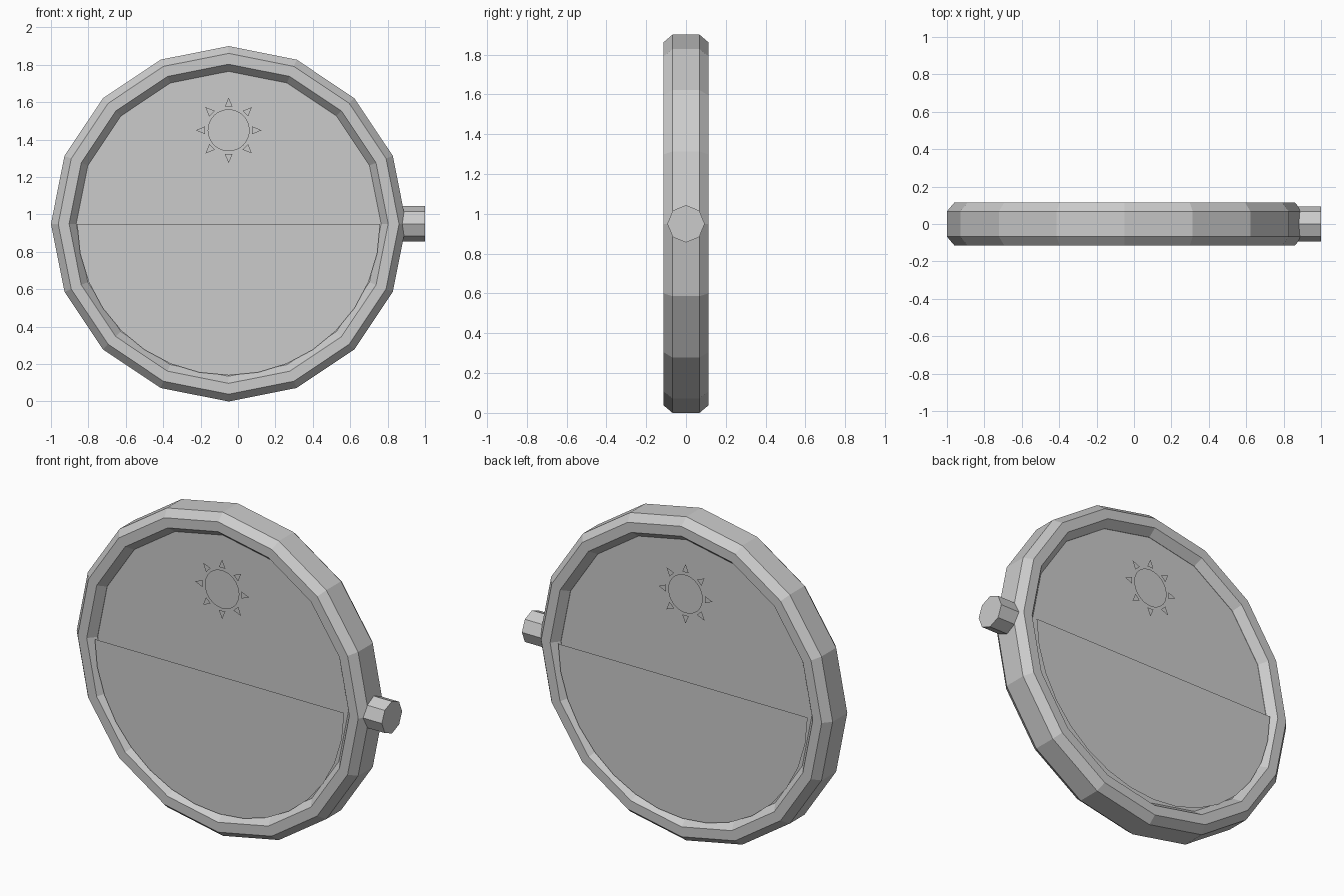
import bpy, bmesh, math

if "Cube" in bpy.data.objects:
    bpy.data.objects.remove(bpy.data.objects["Cube"])

CX, CZ = -0.05, 0.95   # centre of the round body

grey = bpy.data.materials.new("light grey")
grey.diffuse_color = (0.6, 0.6, 0.6, 1)
grey.use_nodes = True
grey.node_tree.nodes["Principled BSDF"].inputs["Base Color"].default_value = grey.diffuse_color


def finish(name, bm):
    me = bpy.data.meshes.new(name)
    bm.to_mesh(me)
    bm.free()
    me.materials.append(grey)
    ob = bpy.data.objects.new(name, me)
    bpy.context.collection.objects.link(ob)
    return ob


def lathe(name, profile, sides):
    """Spin a closed (radius, y) profile around the y axis through the centre."""
    bm = bmesh.new()
    rings = []
    for i in range(sides):
        a = math.tau * i / sides
        rings.append([bm.verts.new((CX + r * math.cos(a), y, CZ + r * math.sin(a)))
                      for r, y in profile])
    n = len(profile)
    for i in range(sides):
        p, q = rings[i], rings[(i + 1) % sides]
        for j in range(n):
            k = (j + 1) % n
            bm.faces.new((p[j], p[k], q[k], q[j]))
    bmesh.ops.recalc_face_normals(bm, faces=bm.faces)
    return finish(name, bm)


def prism(name, pts, axis, lo, hi):
    """Extrude a flat outline along x or y."""
    bm = bmesh.new()
    place = (lambda u, v, d: (d, u, v)) if axis == "x" else (lambda u, v, d: (u, d, v))
    a = [bm.verts.new(place(u, v, lo)) for u, v in pts]
    b = [bm.verts.new(place(u, v, hi)) for u, v in pts]
    bm.faces.new(a)
    bm.faces.new(b)
    for i in range(len(pts)):
        j = (i + 1) % len(pts)
        bm.faces.new((a[i], a[j], b[j], b[i]))
    bmesh.ops.recalc_face_normals(bm, faces=bm.faces)
    return finish(name, bm)


def decals(name, outlines, depth):
    """Flat outlines on both the front and the back, facing outwards."""
    bm = bmesh.new()
    for side in (-1, 1):
        for pts in outlines:
            f = bm.faces.new([bm.verts.new((x, side * depth, z)) for x, z in pts])
            f.normal_update()
            if f.normal.y * side < 0:
                f.normal_flip()
    return finish(name, bm)


def arc(cx, cz, r, n, start=0.0, sweep=math.tau, closed=True):
    steps = n if closed else n + 1
    return [(cx + r * math.cos(start + sweep * i / n),
             cz + r * math.sin(start + sweep * i / n)) for i in range(steps)]


# bevelled outer rim
lathe("rim", [(0.95, -0.068), (0.95, 0.068), (0.911, 0.114), (0.853, 0.114),
              (0.815, 0.068), (0.815, -0.068), (0.853, -0.114), (0.911, -0.114)], 16)

# centre disc
prism("centre_disc", arc(CX, CZ, 0.816, 16), "y", -0.066, 0.066)

# raised lower half panel
decals("lower_half_panel", [arc(CX, CZ, 0.81, 16, math.pi, math.pi, False)], 0.10)

# sun emblem: round centre and eight rays
SZ = 1.45
shapes = [arc(CX, SZ, 0.112, 32)]
for i in range(8):
    a = math.tau * i / 8
    c, s = math.cos(a), math.sin(a)
    shapes.append([(CX + r * c - w * s, SZ + r * s + w * c)
                   for r, w in ((0.126, -0.021), (0.175, 0), (0.126, 0.021))])
decals("sun_emblem", shapes, 0.076)

# side knob
prism("side_knob", arc(0, CZ, 0.094, 8), "x", 0.84, 1.0)
